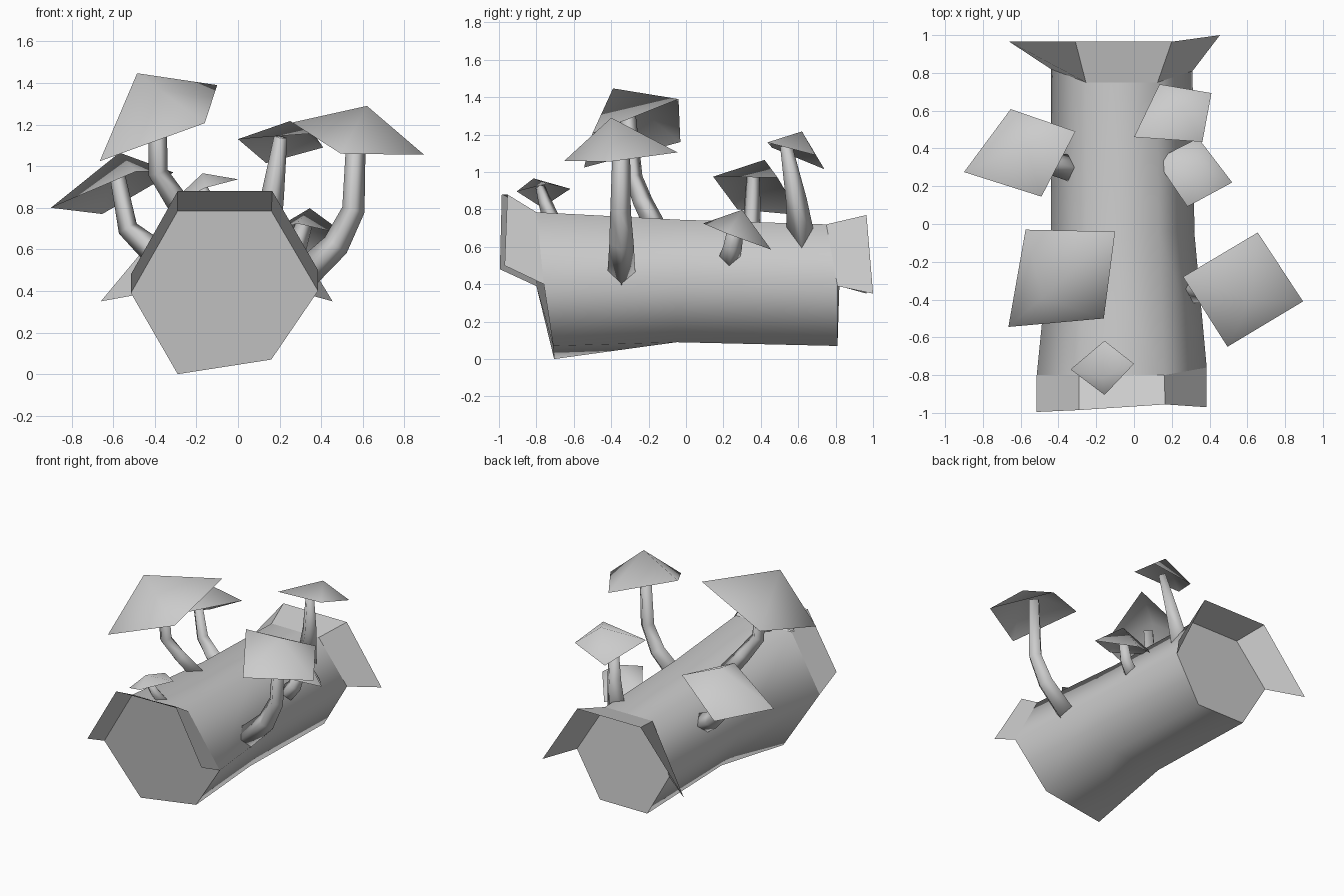
import bpy
import bmesh
import math
from mathutils import Vector

if "Cube" in bpy.data.objects:
    bpy.data.objects.remove(bpy.data.objects["Cube"], do_unlink=True)

# One plain grey for everything
grey = bpy.data.materials.new("plain_grey")
grey.use_nodes = True
grey.diffuse_color = (0.6, 0.6, 0.6, 1)
grey.node_tree.nodes["Principled BSDF"].inputs["Base Color"].default_value = grey.diffuse_color


def finish(name, bm, smooth_angle=None):
    """Turn a bmesh into a named object, smooth below the given angle."""
    bmesh.ops.recalc_face_normals(bm, faces=bm.faces)
    mesh = bpy.data.meshes.new(name)
    bm.to_mesh(mesh)
    bm.free()
    mesh.materials.append(grey)
    obj = bpy.data.objects.new(name, mesh)
    bpy.context.collection.objects.link(obj)
    if smooth_angle is not None:
        bpy.ops.object.select_all(action='DESELECT')
        obj.select_set(True)
        bpy.context.view_layer.objects.active = obj
        bpy.ops.object.shade_smooth_by_angle(angle=math.radians(smooth_angle))
    return obj


def loft(bm, rings, closed=True):
    """Bridge successive rings of points with quads; return the vertex rings."""
    rows = [[bm.verts.new(point) for point in ring] for ring in rings]
    for lower, upper in zip(rows, rows[1:]):
        count = len(lower)
        for i in range(count if closed else count - 1):
            j = (i + 1) % count
            bm.faces.new((lower[i], lower[j], upper[j], upper[i]))
    return rows


# Six-sided log: rings start at the right corner and run over the top
front_ring = [(0.385, -0.76, 0.4), (0.16, -0.8, 0.785), (-0.29, -0.8, 0.785),
              (-0.515, -0.8, 0.39), (-0.29, -0.705, 0), (0.16, -0.71, 0.07)]
middle_ring = [(0.32, -0.05, 0.41), (0.13, -0.04, 0.745), (-0.25, -0.04, 0.745),
               (-0.44, -0.05, 0.41), (-0.25, -0.05, 0.09), (0.13, -0.05, 0.09)]
back_ring = [(0.31, 0.81, 0.39), (0.125, 0.75, 0.72), (-0.255, 0.75, 0.72),
             (-0.44, 0.82, 0.39), (-0.255, 0.81, 0.07), (0.125, 0.81, 0.07)]
bm = bmesh.new()
rows = loft(bm, [front_ring, middle_ring, back_ring])
for end in (rows[0], rows[-1]):
    bm.faces.new(end)
finish("log", bm, 70)

# Peeling bark sheets over the upper half of each end
front_rim = [(0.385, -0.97, 0.5), (0.165, -0.955, 0.88),
             (-0.29, -0.985, 0.88), (-0.515, -0.995, 0.48)]
back_rim = [(0.455, 1.0, 0.35), (0.2, 0.965, 0.77),
            (-0.31, 0.965, 0.77), (-0.66, 0.965, 0.35)]
for name, ring, rim in (("front_bark_peel", front_ring, front_rim),
                        ("back_bark_peel", back_ring, back_rim)):
    bm = bmesh.new()
    loft(bm, [ring[:4], rim], closed=False)
    finish(name, bm)


def mushroom(name, apex, corners, path, base_radius, top_radius):
    """Open four-sided cap over a tapered, bent four-sided stem."""
    bm = bmesh.new()
    tip = bm.verts.new(apex)
    rim = [bm.verts.new(corner) for corner in corners]
    for i, vert in enumerate(rim):
        bm.faces.new((tip, vert, rim[(i + 1) % len(rim)]))
    finish(name + "_cap", bm, 100)

    points = [Vector(point) for point in path]
    last = len(points) - 1
    rings = []
    for i, point in enumerate(points):
        tangent = Vector()
        if i > 0:
            tangent += (point - points[i - 1]).normalized()
        if i < last:
            tangent += (points[i + 1] - point).normalized()
        side = tangent.cross(Vector((0, 1, 0))).normalized()
        depth = side.cross(tangent).normalized()
        radius = base_radius + (top_radius - base_radius) * i / last
        rings.append([point + side * radius, point + depth * radius,
                      point - side * radius, point - depth * radius])
    bm = bmesh.new()
    rows = loft(bm, rings)
    for end in (rows[0], rows[-1]):
        bm.faces.new(end)
    finish(name + "_stem", bm, 100)


# Mushrooms: cap apex, cap corners, stem path from the log upward
mushroom("left_front_mushroom", (0.62, -0.4, 1.29),
         [(0.655, -0.045, 1.105), (0.895, -0.41, 1.055),
          (0.495, -0.65, 1.06), (0.26, -0.28, 1.21)],
         [(0.29, -0.345, 0.45), (0.47, -0.345, 0.62),
          (0.555, -0.35, 0.79), (0.57, -0.345, 1.2)], 0.075, 0.045)

mushroom("right_front_mushroom", (-0.485, -0.39, 1.447),
         [(-0.574, -0.03, 1.16), (-0.1, -0.04, 1.39),
          (-0.16, -0.5, 1.207), (-0.665, -0.545, 1.024)],
         [(-0.2, -0.16, 0.7), (-0.3, -0.23, 0.84),
          (-0.385, -0.28, 0.97), (-0.385, -0.31, 1.3)], 0.06, 0.042)

mushroom("right_back_mushroom", (-0.57, 0.42, 1.065),
         [(-0.653, 0.608, 0.77), (-0.31, 0.49, 0.97),
          (-0.49, 0.145, 0.975), (-0.9, 0.275, 0.8)],
         [(-0.28, 0.28, 0.52), (-0.43, 0.32, 0.61),
          (-0.53, 0.35, 0.7), (-0.585, 0.36, 0.98)], 0.075, 0.036)

mushroom("left_back_mushroom", (0.25, 0.62, 1.217),
         [(0.135, 0.74, 1.015), (0.41, 0.693, 1.09),
          (0.362, 0.435, 1.158), (0, 0.46, 1.13)],
         [(0.12, 0.62, 0.6), (0.165, 0.59, 0.85), (0.205, 0.535, 1.14)],
         0.08, 0.032)

mushroom("left_side_mushroom", (0.345, 0.3, 0.798),
         [(0.34, 0.455, 0.585), (0.52, 0.22, 0.67),
          (0.283, 0.092, 0.725), (0.114, 0.34, 0.66)],
         [(0.19, 0.22, 0.5), (0.28, 0.25, 0.6), (0.32, 0.27, 0.73)],
         0.06, 0.04)

mushroom("small_front_mushroom", (-0.17, -0.815, 0.966),
         [(-0.156, -0.618, 0.91), (0, -0.74, 0.937),
          (-0.156, -0.905, 0.896), (-0.336, -0.77, 0.81)],
         [(-0.08, -0.71, 0.72), (-0.15, -0.75, 0.83), (-0.185, -0.78, 0.92)],
         0.05, 0.025)
